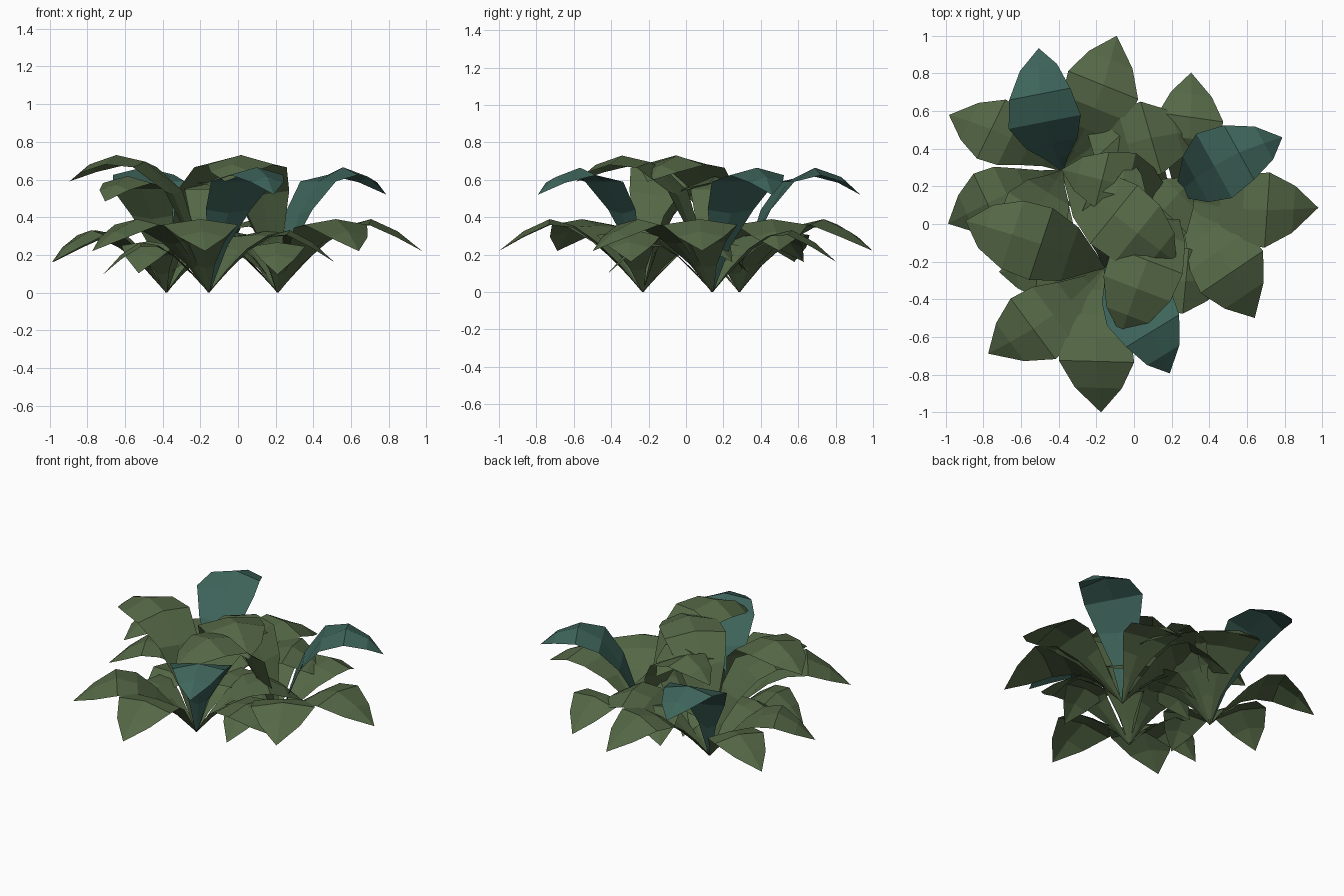
import bpy, bmesh, math

if "Cube" in bpy.data.objects:
    bpy.data.objects.remove(bpy.data.objects["Cube"])


def material(name, rgb):
    m = bpy.data.materials.new(name)
    m.diffuse_color = (*rgb, 1)
    m.use_nodes = True
    m.node_tree.nodes["Principled BSDF"].inputs["Base Color"].default_value = m.diffuse_color
    return m


green = material("leaf green", (0.09, 0.138, 0.061))
teal = material("young leaf teal", (0.048, 0.13, 0.105))

# Leaf profiles: reach, height, half width, rise of the midrib over the edges
LOW = [(0, 0, .006, 0), (.12, .13, .05, -.015), (.25, .26, .12, -.01), (.37, .355, .185, .01),
       (.50, .39, .20, .03), (.64, .325, .125, .03), (.77, .22, 0, 0)]
TALL = [(0, 0, .006, 0), (.09, .26, .07, -.03), (.20, .52, .15, -.02), (.36, .695, .20, .03),
        (.52, .73, .19, .05), (.67, .68, .12, .04), (.78, .59, 0, 0)]
MID = [(0, 0, .006, 0), (.07, .22, .06, -.03), (.15, .42, .14, -.02), (.27, .59, .195, .0),
       (.42, .665, .165, .04), (.56, .615, .10, .03), (.66, .52, 0, 0)]


def leaf(name, root, angle, profile, mat, size=1.0, droop=0.0, bend=0.0):
    bm = bmesh.new()
    c, s = math.cos(math.radians(angle)), math.sin(math.radians(angle))
    end = profile[-1][0]

    def vert(r, w, z):
        return bm.verts.new((root[0] + r * c - w * s, root[1] + r * s + w * c, max(z, 0)))

    rows = []
    for r, z, w, rise in profile:
        z = z * size - droop * (r / end) ** 3
        side = bend * math.sin(math.pi * r / end)
        r, w, rise = r * size, w * size, rise * size
        if w:
            rows.append([vert(r, side - w, z - rise), vert(r, side, z), vert(r, side + w, z - rise)])
        else:
            rows.append([vert(r, 0, z)])
    for a, b in zip(rows, rows[1:]):
        for i in (0, 1):
            if len(b) == 3:
                bm.faces.new((a[i], b[i], b[i + 1], a[i + 1]))
            else:
                bm.faces.new((a[i], b[0], a[i + 1]))
    bm.normal_update()
    for f in bm.faces:
        if f.normal.z < 0:
            f.normal_flip()
    me = bpy.data.meshes.new(name)
    bm.to_mesh(me)
    bm.free()
    me.materials.append(mat)
    bpy.context.collection.objects.link(bpy.data.objects.new(name, me))


# Three clumps of the same plant, each turned a different way
clumps = [(-.38, .285, 101), (-.155, -.23, 301.5), (.21, .14, 29)]
for n, (x, y, turn) in enumerate(clumps, 1):
    root = (x, y)
    # spreading low leaves: angle, size, extra droop at the tip, sideways bend
    for k, (a, size, droop, bend) in enumerate(
            [(-33, 1.0, 0, -.035), (-85, 1.0, 0, .04), (53, .87, .03, -.035),
             (104, .87, .03, -.01), (154, .74, .06, 0), (241, .73, .065, 0)], 1):
        leaf(f"low_leaf_{n}_{k}", root, turn + a, LOW, green, size, droop, bend)
    # upright arching leaves
    leaf(f"tall_leaf_{n}", root, turn - 140, TALL, green, bend=-.01)
    leaf(f"middle_leaf_{n}", root, turn + 137, MID, green, .93)
    leaf(f"young_leaf_{n}", root, turn, MID, teal, bend=.045)
